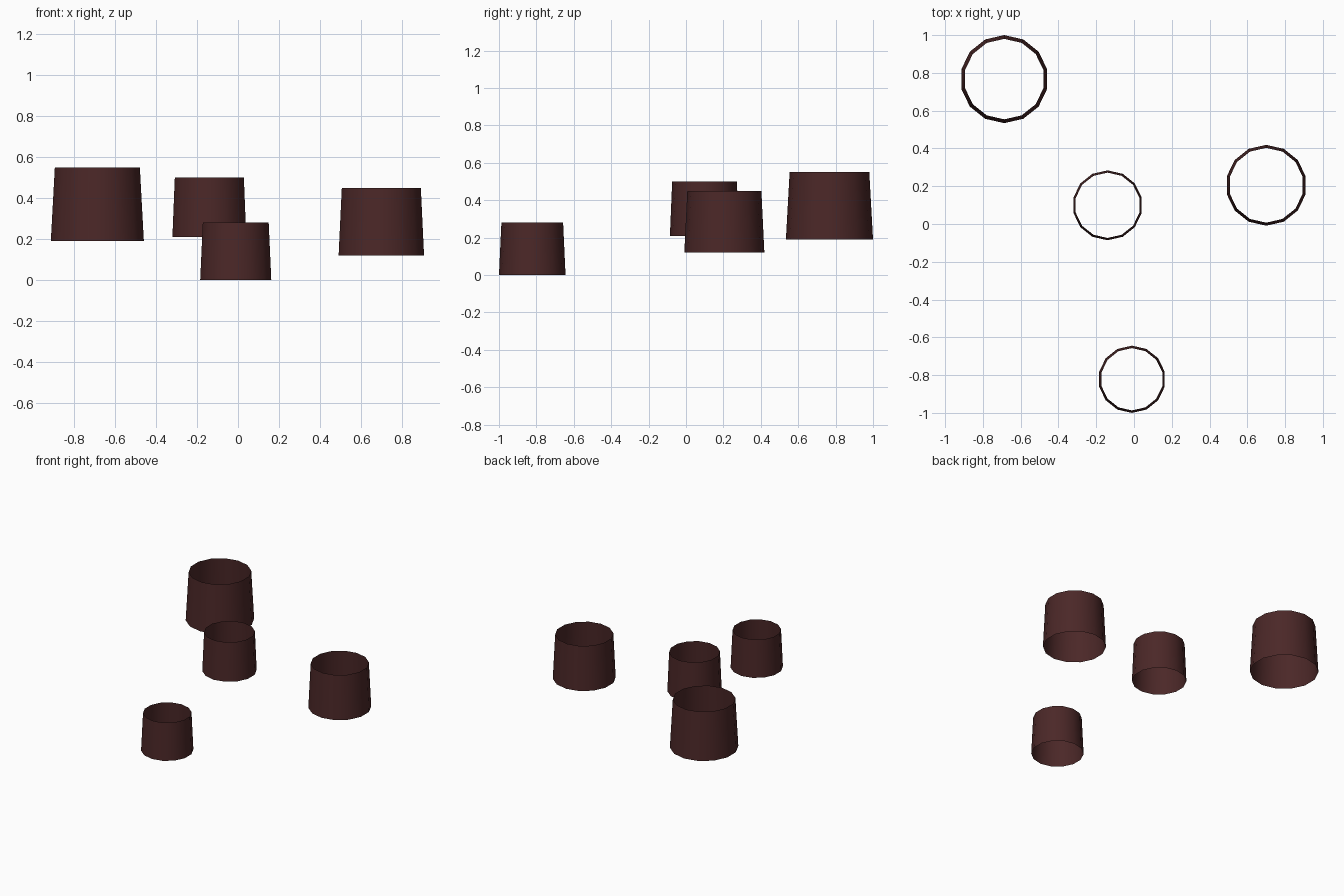
import bpy, bmesh, math

if "Cube" in bpy.data.objects:
    bpy.data.objects.remove(bpy.data.objects["Cube"])

SIDES = 14

mat = bpy.data.materials.new("dark_red_brown")
mat.diffuse_color = (0.07, 0.0205, 0.0205, 1)
mat.use_nodes = True
mat.node_tree.nodes["Principled BSDF"].inputs["Base Color"].default_value = mat.diffuse_color


def open_tube(name, x, y, z0, z1, r0, r1):
    """Tapered open tube, no end caps, with a corner pointing along +y."""
    bm = bmesh.new()
    rings = []
    for z, r in ((z0, r0), (z1, r1)):
        ring = []
        for i in range(SIDES):
            a = math.pi / 2 + 2 * math.pi * i / SIDES
            ring.append(bm.verts.new((r * math.cos(a), r * math.sin(a), z - z0)))
        rings.append(ring)
    low, high = rings
    for i in range(SIDES):
        j = (i + 1) % SIDES
        face = bm.faces.new((low[i], low[j], high[j], high[i]))
        face.smooth = True
    mesh = bpy.data.meshes.new(name)
    bm.to_mesh(mesh)
    bm.free()
    mesh.materials.append(mat)
    obj = bpy.data.objects.new(name, mesh)
    obj.location = (x, y, z0)
    bpy.context.collection.objects.link(obj)


# Four floating tubes: x, y, bottom z, top z, bottom radius, top radius
open_tube("back_left_tube", -0.687, 0.767, 0.19, 0.55, 0.233, 0.213)
open_tube("middle_tube", -0.14, 0.099, 0.21, 0.50, 0.185, 0.173)
open_tube("right_tube", 0.70, 0.205, 0.12, 0.45, 0.214, 0.198)
open_tube("front_tube", -0.011, -0.822, 0.0, 0.28, 0.178, 0.165)
